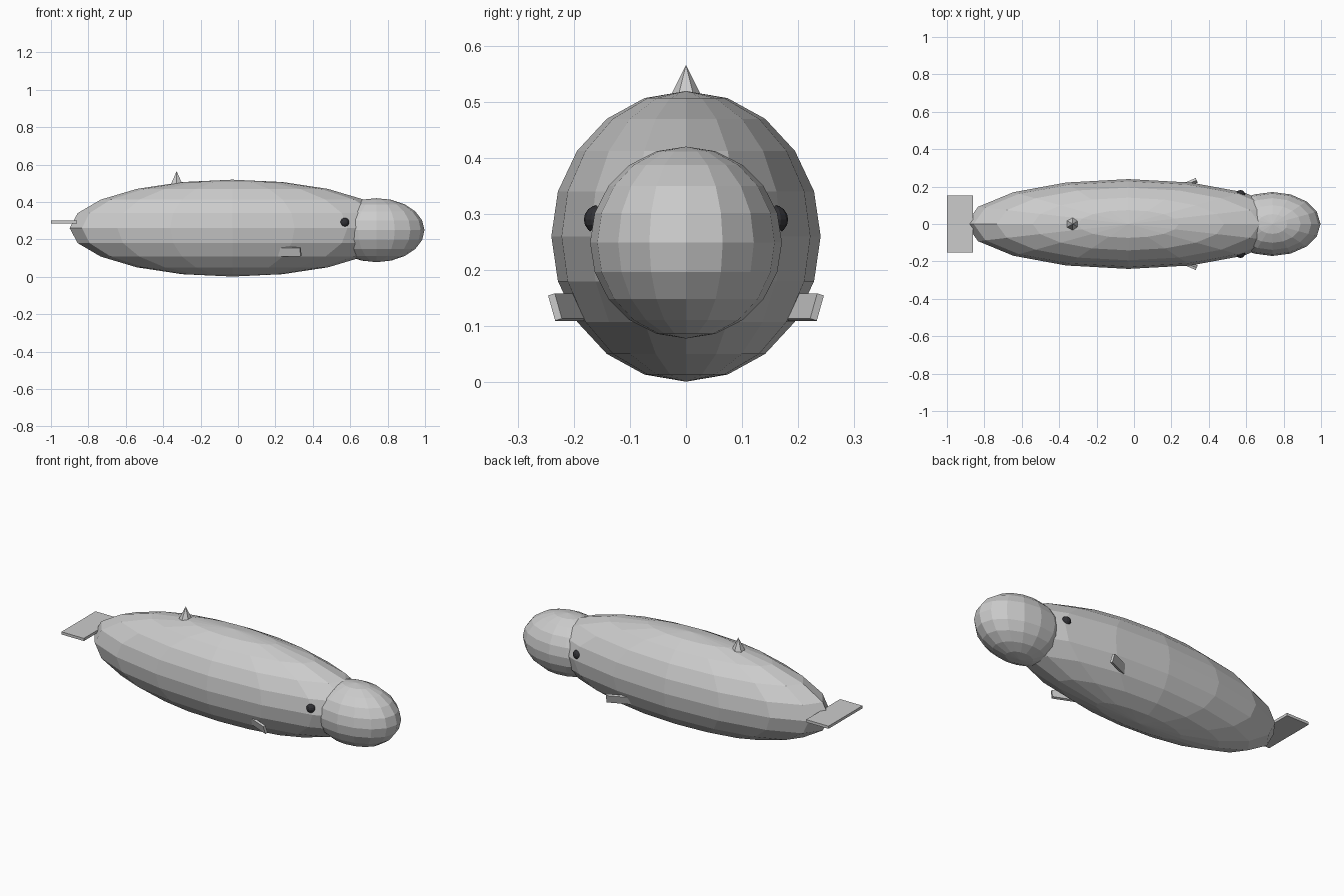
import bpy
from math import radians, sin, cos
from mathutils import Matrix, Vector

if "Cube" in bpy.data.objects:
    bpy.data.objects.remove(bpy.data.objects["Cube"])


def ball(name, loc, radii, segments, rings):
    bpy.ops.mesh.primitive_uv_sphere_add(segments=segments, ring_count=rings, radius=1, location=loc)
    ob = bpy.context.object
    ob.name = name
    ob.scale = radii
    return ob


def box(name, size, matrix):
    bpy.ops.mesh.primitive_cube_add(size=1)
    ob = bpy.context.object
    ob.name = name
    ob.data.transform(matrix @ Matrix.Diagonal((*size, 1)))
    return ob


# Body and rounded head
ball("body", (-0.03, 0, 0.26), (0.87, 0.24, 0.259), 16, 10)
ball("head", (0.74, 0, 0.249), (0.257, 0.171, 0.171), 16, 10)

# Flat tail fluke
box("tail", (0.14, 0.304, 0.015), Matrix.Translation((-0.93, 0, 0.293)))

# Small pointed back fin
bpy.ops.mesh.primitive_cone_add(vertices=6, radius1=0.035, depth=0.07, location=(-0.328, 0, 0.53))
bpy.context.object.name = "back_fin"

# Eyes and swept flippers on both sides
dark = bpy.data.materials.new("dark")
dark.diffuse_color = (0.03, 0.03, 0.035, 1)
dark.use_nodes = True
dark.node_tree.nodes["Principled BSDF"].inputs["Base Color"].default_value = dark.diffuse_color
yaw, roll, length = radians(23), radians(17), 0.16
for side, label in ((-1, "right"), (1, "left")):
    eye = ball("eye_" + label, (0.569, side * 0.156, 0.29), (0.026,) * 3, 12, 8)
    eye.data.materials.append(dark)
    along = Vector((cos(yaw), side * sin(yaw), 0))
    tip = Vector((0.335, side * 0.2335, 0.134))
    place = (Matrix.Translation(tip - along * length / 2)
             @ Matrix.Rotation(side * yaw, 4, 'Z')
             @ Matrix.Rotation(-side * roll, 4, 'X'))
    box("flipper_" + label, (length, 0.0135, 0.047), place)
